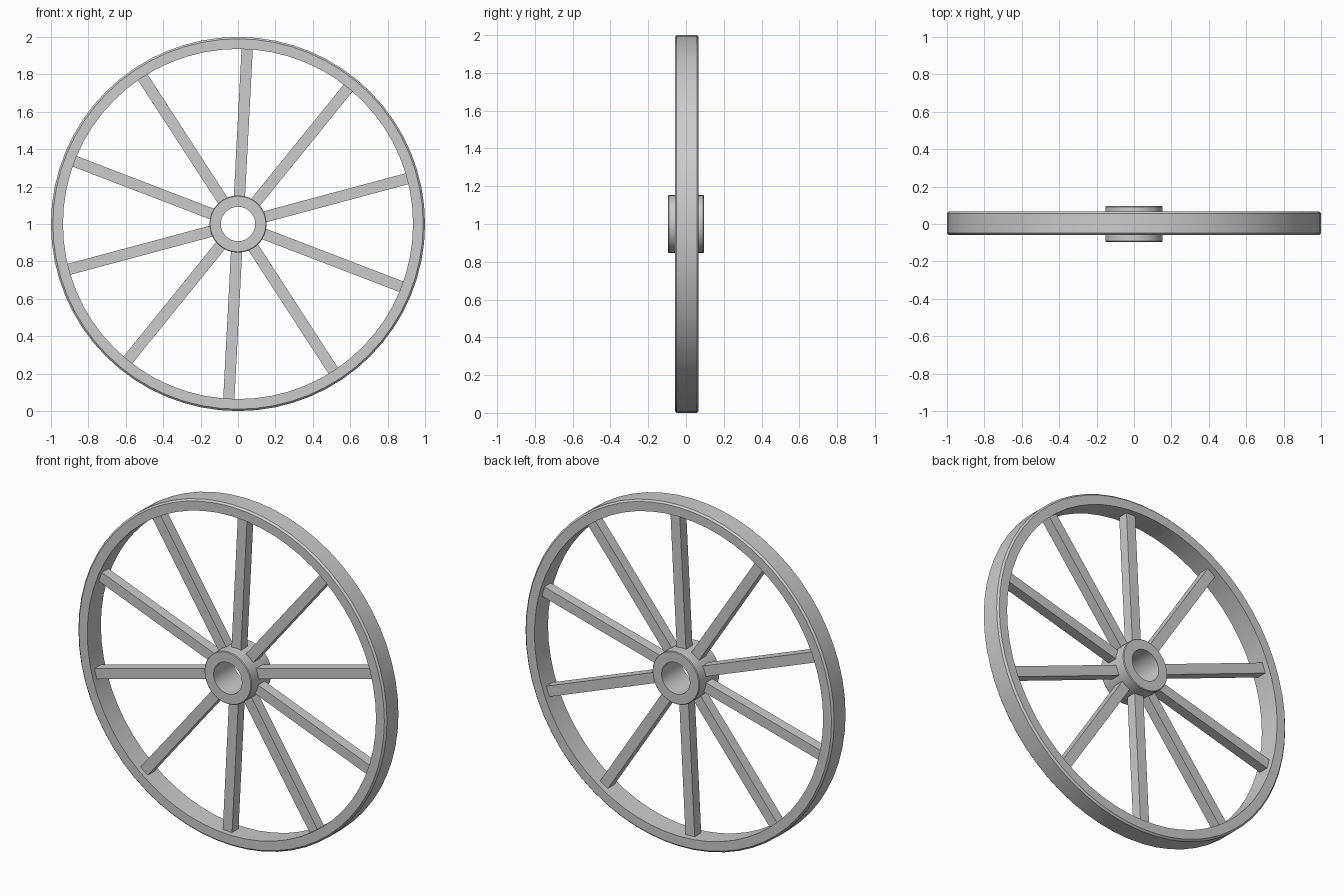
import bpy, bmesh
from math import cos, sin, pi, radians
from mathutils import Matrix, Vector

cube = bpy.data.objects.get("Cube")
if cube:
    bpy.data.objects.remove(cube, do_unlink=True)

CENTRE_Z = 1.0

grey = bpy.data.materials.new("plain_grey")
grey.use_nodes = True
colour = (0.6, 0.6, 0.6, 1)
grey.diffuse_color = colour
grey.node_tree.nodes["Principled BSDF"].inputs["Base Color"].default_value = colour


def finish(name, bm, smooth=False):
    bmesh.ops.recalc_face_normals(bm, faces=bm.faces)
    mesh = bpy.data.meshes.new(name)
    bm.to_mesh(mesh)
    bm.free()
    mesh.materials.append(grey)
    obj = bpy.data.objects.new(name, mesh)
    obj.location.z = CENTRE_Z
    bpy.context.collection.objects.link(obj)
    if smooth:
        bpy.ops.object.select_all(action="DESELECT")
        obj.select_set(True)
        bpy.context.view_layer.objects.active = obj
        bpy.ops.object.shade_smooth_by_angle(angle=radians(30))
    return obj


def ring(name, outer, inner, half_depth, chamfer, segments):
    """Sweep a rectangular section with chamfered outer corners around the axle."""
    profile = [(inner, -half_depth), (outer - chamfer, -half_depth),
               (outer, chamfer - half_depth), (outer, half_depth - chamfer),
               (outer - chamfer, half_depth), (inner, half_depth)]
    bm = bmesh.new()
    loops = []
    for i in range(segments):
        a = 2 * pi * i / segments
        loops.append([bm.verts.new((r * cos(a), y, r * sin(a))) for r, y in profile])
    for i in range(segments):
        a, b = loops[i], loops[(i + 1) % segments]
        for j in range(len(profile)):
            k = (j + 1) % len(profile)
            bm.faces.new((a[j], a[k], b[k], b[j]))
    return finish(name, bm, smooth=True)


# Rim and hollow hub
rim = ring("rim", 1.0, 0.936, 0.063, 0.01, 64)
rim.location.y = 0.004
ring("hub", 0.153, 0.092, 0.095, 0.004, 32)

# Ten square spokes
SPOKES, START, END, WIDTH = 10, 0.14, 0.938, 0.06
for i in range(SPOKES):
    angle = radians(15) + 2 * pi * i / SPOKES
    bm = bmesh.new()
    bmesh.ops.create_cube(bm, size=1)
    bmesh.ops.scale(bm, vec=(END - START, WIDTH, WIDTH), verts=bm.verts)
    bmesh.ops.translate(bm, vec=Vector(((START + END) / 2, 0.002, 0)), verts=bm.verts)
    bmesh.ops.rotate(bm, cent=(0, 0, 0), matrix=Matrix.Rotation(-angle, 3, "Y"),
                     verts=bm.verts)
    finish(f"spoke_{i + 1}", bm)
